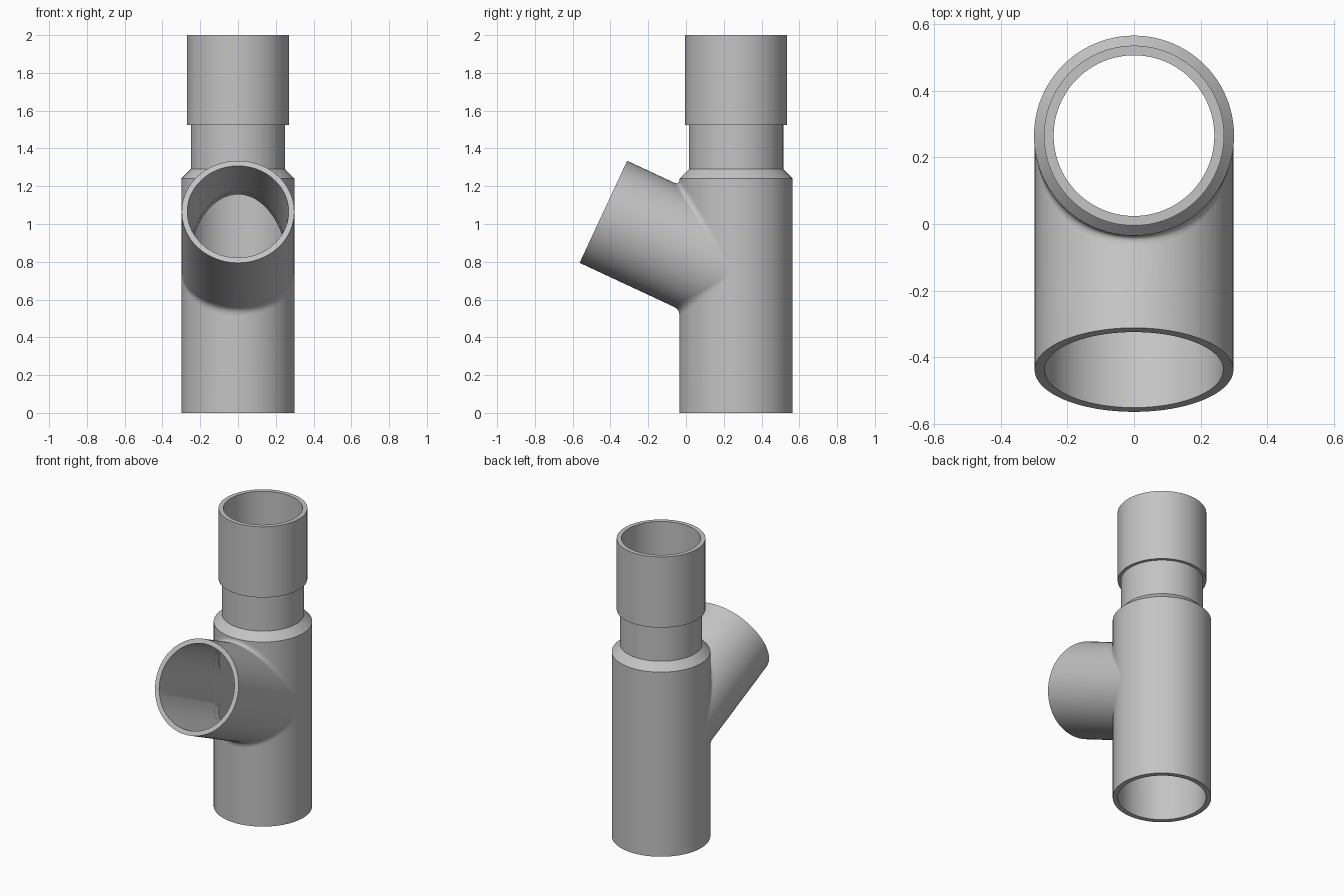
import bpy, bmesh
from math import sin, cos, pi, sqrt, radians
from mathutils import Matrix, Vector

if "Cube" in bpy.data.objects:
    bpy.data.objects.remove(bpy.data.objects["Cube"])

SIDES = 96
AXIS_Y = 0.265                      # main pipe axis
BODY_R, BRANCH_R, BORE_R = 0.30, 0.298, 0.268
BRANCH_LEN = 0.775

grey = bpy.data.materials.new("pipe grey")
grey.use_nodes = True
colour = (0.55, 0.55, 0.55, 1)
grey.diffuse_color = colour
grey.node_tree.nodes["Principled BSDF"].inputs["Base Color"].default_value = colour

main_frame = Matrix.Translation((0, AXIS_Y, 0))
branch_frame = Matrix.Translation((0, AXIS_Y, 0.737)) @ Matrix.Rotation(radians(65), 4, 'X')


def finish(name, bm):
    mesh = bpy.data.meshes.new(name)
    bm.to_mesh(mesh)
    bm.free()
    mesh.materials.append(grey)
    obj = bpy.data.objects.new(name, mesh)
    bpy.context.collection.objects.link(obj)
    return obj


def activate(obj):
    bpy.ops.object.select_all(action='DESELECT')
    obj.select_set(True)
    bpy.context.view_layer.objects.active = obj


def smooth(obj):
    activate(obj)
    bpy.ops.object.shade_smooth_by_angle(angle=radians(30))


def lathe(name, profile, frame):
    """Closed (radius, height) outline turned round the frame's z axis."""
    bm = bmesh.new()
    rings = [[bm.verts.new(frame @ Vector((r * cos(2 * pi * i / SIDES), r * sin(2 * pi * i / SIDES), z)))
              for i in range(SIDES)] for r, z in profile]
    for k, low in enumerate(rings):
        high = rings[(k + 1) % len(rings)]
        for i in range(SIDES):
            j = (i + 1) % SIDES
            bm.faces.new((low[i], low[j], high[j], high[i]))
    bmesh.ops.recalc_face_normals(bm, faces=bm.faces)
    return finish(name, bm)


def rod(name, radius, bottom, top, frame):
    """Solid cylinder used as a cutter."""
    bm = bmesh.new()
    bmesh.ops.create_cone(bm, cap_ends=True, segments=SIDES, radius1=radius, radius2=radius, depth=top - bottom,
                          matrix=frame @ Matrix.Translation((0, 0, (bottom + top) / 2)))
    obj = finish(name, bm)
    obj.hide_render = True
    return obj


def cut(obj, cutter):
    activate(obj)
    mod = obj.modifiers.new("cut", 'BOOLEAN')
    mod.operation = 'DIFFERENCE'
    mod.solver = 'EXACT'
    mod.object = cutter
    bpy.ops.object.modifier_apply(modifier=mod.name)
    bpy.data.objects.remove(cutter)


# Main pipe: wide body, chamfered shoulder, neck and collar
body = lathe("main_pipe", [
    (BORE_R, 0), (BODY_R, 0), (BODY_R, 1.24), (0.25, 1.29), (0.25, 1.525),
    (0.27, 1.525), (0.27, 2), (0.241, 2), (0.241, 1.26), (BORE_R, 1.22)], main_frame)
cut(body, rod("branch_bore", BORE_R - 0.001, 0, BRANCH_LEN, branch_frame))
smooth(body)

# Slanted branch, trimmed inside the main wall
branch = lathe("branch_pipe", [
    (BORE_R, 0), (BRANCH_R, 0), (BRANCH_R, BRANCH_LEN), (BORE_R, BRANCH_LEN)], branch_frame)
cut(branch, rod("body_core", 0.285, -0.2, 1.6, main_frame))
smooth(branch)

# Small rounded fillet along the joint, fading out at the sides
turn = branch_frame.to_3x3()
out = turn @ Vector((0, 0, 1))
centre = branch_frame.translation
size, steps = 0.035, 6
bm = bmesh.new()
rows = []
for i in range(SIDES):
    a = 2 * pi * i / SIDES
    normal = turn @ Vector((cos(a), sin(a), 0))
    p = normal * BRANCH_R
    t = (-sqrt(BODY_R ** 2 - p.x ** 2) - p.y) / out.y
    corner = p + out * t
    wall = Vector((corner.x, corner.y, 0)).normalized()
    along = normal - wall * normal.dot(wall)
    start = corner + out * size * along.length
    end = corner + along * size
    rows.append([bm.verts.new(centre + start * (1 - s) ** 2 + corner * 2 * s * (1 - s) + end * s ** 2)
                 for s in (k / steps for k in range(steps + 1))])
for i, row in enumerate(rows):
    after = rows[(i + 1) % SIDES]
    for k in range(steps):
        bm.faces.new((row[k], row[k + 1], after[k + 1], after[k]))
smooth(finish("joint_fillet", bm))
